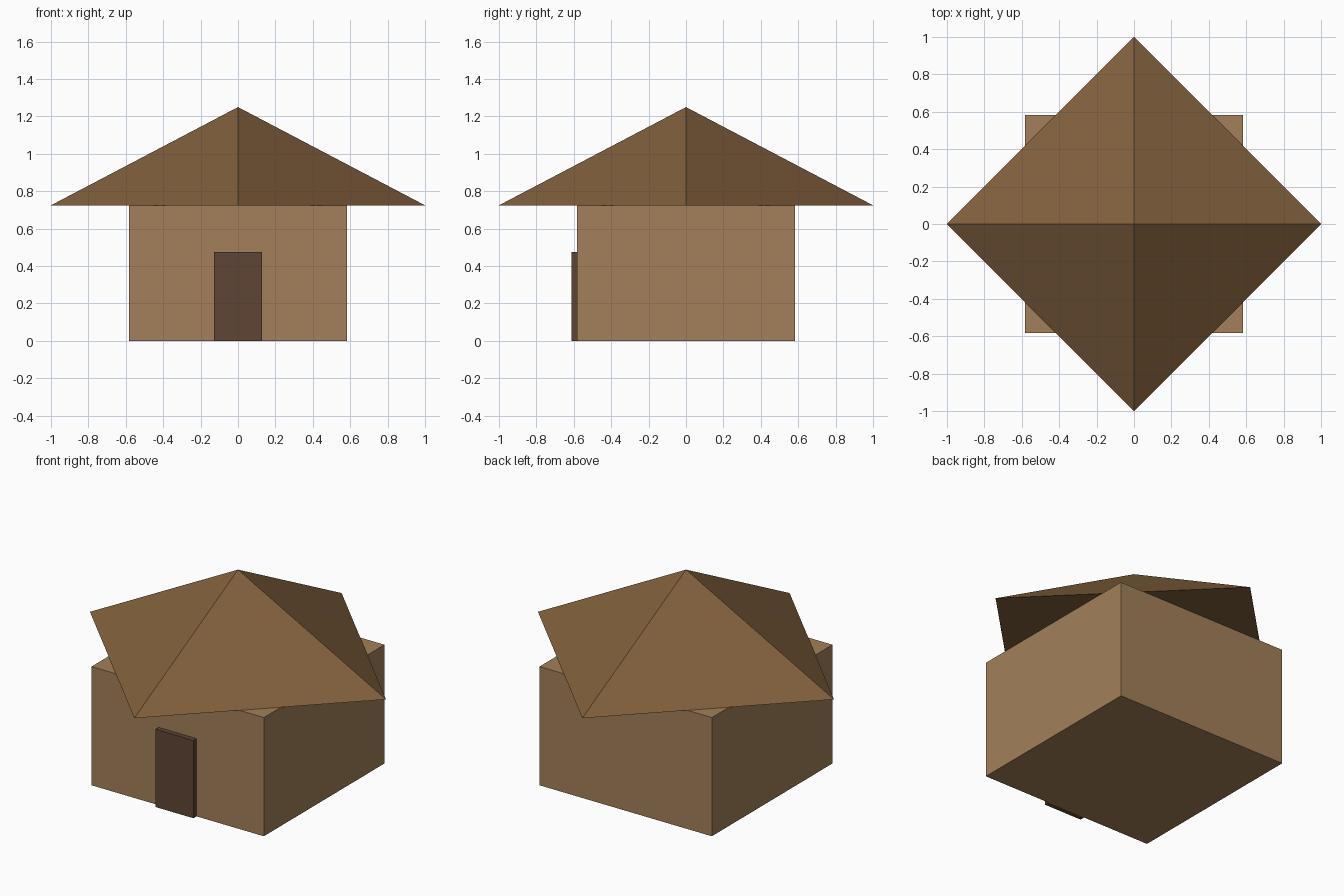
import bpy

if "Cube" in bpy.data.objects:
    bpy.data.objects.remove(bpy.data.objects["Cube"])


def paint(obj, name, color):
    mat = bpy.data.materials.new(name)
    mat.diffuse_color = (*color, 1)
    mat.use_nodes = True
    mat.node_tree.nodes["Principled BSDF"].inputs["Base Color"].default_value = mat.diffuse_color
    obj.data.materials.append(mat)


def box(name, lo, hi):
    centre = [(a + b) / 2 for a, b in zip(lo, hi)]
    bpy.ops.mesh.primitive_cube_add(size=1, location=centre)
    obj = bpy.context.object
    obj.name = name
    obj.scale = [b - a for a, b in zip(lo, hi)]
    bpy.ops.object.transform_apply(location=False, rotation=False, scale=True)
    return obj


HALF, EAVES, APEX = 0.582, 0.725, 1.25

# Square hut body
walls = box("walls", (-HALF, -HALF, 0), (HALF, HALF, EAVES))
paint(walls, "wall_tan", (0.36, 0.215, 0.1))

# Door slab on the front wall
door = box("door", (-0.128, -0.612, 0), (0.128, -0.578, 0.475))
paint(door, "door_brown", (0.115, 0.06, 0.035))

# Four-sided pyramid roof, corners on the axes
bpy.ops.mesh.primitive_cone_add(vertices=4, radius1=1, radius2=0,
                                depth=APEX - EAVES,
                                location=(0, 0, (APEX + EAVES) / 2))
roof = bpy.context.object
roof.name = "roof"
paint(roof, "roof_brown", (0.215, 0.115, 0.045))
